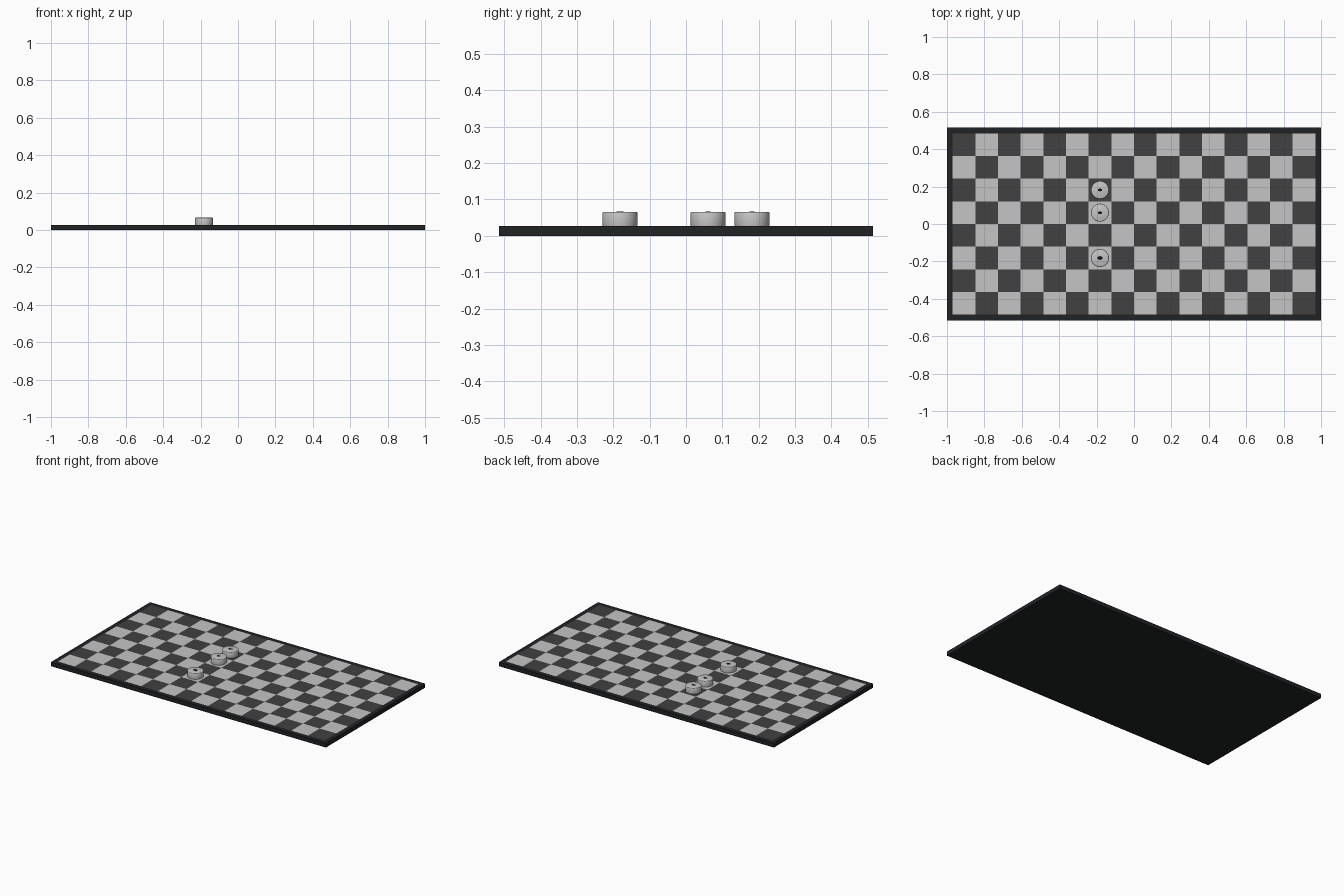
import bpy, bmesh, math

if "Cube" in bpy.data.objects:
    bpy.data.objects.remove(bpy.data.objects["Cube"])

HX, HY, TOP = 1.0, 0.515, 0.027
COLS, ROWS = 16, 8
CELL = 1.94 / COLS
X0, Y0 = -0.97, -CELL * ROWS / 2


def material(name, rgb):
    m = bpy.data.materials.new(name)
    m.diffuse_color = (*rgb, 1)
    m.use_nodes = True
    m.node_tree.nodes["Principled BSDF"].inputs["Base Color"].default_value = m.diffuse_color
    return m


frame_mat = material("near black frame", (0.014, 0.016, 0.017))
dark_mat = material("dark grey square", (0.052, 0.052, 0.052))
light_mat = material("light grey square", (0.56, 0.56, 0.56))
piece_mat = material("piece grey", (0.56, 0.56, 0.56))
mark_mat = material("black mark", (0.006, 0.006, 0.006))


def make_object(name, bm, mats):
    bmesh.ops.recalc_face_normals(bm, faces=bm.faces)
    me = bpy.data.meshes.new(name)
    bm.to_mesh(me)
    bm.free()
    for m in mats:
        me.materials.append(m)
    ob = bpy.data.objects.new(name, me)
    bpy.context.collection.objects.link(ob)
    return ob


# Board: top grid cut into squares plus a border, dropped down to a slab
xs = [-HX] + [X0 + i * CELL for i in range(COLS + 1)] + [HX]
ys = [-HY] + [Y0 + j * CELL for j in range(ROWS + 1)] + [HY]
bm = bmesh.new()
grid = [[bm.verts.new((x, y, TOP)) for y in ys] for x in xs]
for i in range(COLS + 2):
    for j in range(ROWS + 2):
        f = bm.faces.new((grid[i][j], grid[i + 1][j], grid[i + 1][j + 1], grid[i][j + 1]))
        inside = 1 <= i <= COLS and 1 <= j <= ROWS
        f.material_index = (2 if (i + j) % 2 == 0 else 1) if inside else 0
top_faces = list(bm.faces)
dup = bmesh.ops.extrude_face_region(bm, geom=top_faces, use_keep_orig=True)["geom"]
for g in dup:
    if isinstance(g, bmesh.types.BMVert):
        g.co.z = 0
for f in bm.faces:
    if min(v.co.z for v in f.verts) < TOP / 2:
        f.material_index = 0
make_object("board", bm, [frame_mat, dark_mat, light_mat])


# Pieces: a turned disc with a small rounded rim
def lathe(name, profile, n, mat):
    bm = bmesh.new()
    rings = [[bm.verts.new((r * math.cos(2 * math.pi * k / n),
                            r * math.sin(2 * math.pi * k / n), z)) for k in range(n)]
             for r, z in profile]
    for a, b in zip(rings, rings[1:]):
        for k in range(n):
            bm.faces.new((a[k], a[(k + 1) % n], b[(k + 1) % n], b[k]))
    bm.faces.new(rings[0])
    bm.faces.new(rings[-1])
    return make_object(name, bm, [mat])


H = 0.039
DISC = [(0.0475, 0), (0.048, 0.002), (0.048, H - 0.003), (0.047, H - 0.001), (0.045, H)]
for n, row in enumerate((2, 4, 5), 1):
    loc = (X0 + 6.5 * CELL, Y0 + (row + 0.5) * CELL, TOP)
    disc = lathe(f"piece_{n}", DISC, 48, piece_mat)
    disc.location = loc
    bpy.ops.object.select_all(action='DESELECT')
    disc.select_set(True)
    bpy.context.view_layer.objects.active = disc
    bpy.ops.object.shade_smooth_by_angle(angle=math.radians(40))
    # plain oval inlay in the middle of each piece
    mark = lathe(f"oval_mark_{n}", [(0.012, 0), (0.012, 0.001)], 24, mark_mat)
    mark.scale = (1.2, 0.8, 1) if n == 1 else (1.0, 0.6, 1)
    mark.location = (loc[0], loc[1], TOP + H)
